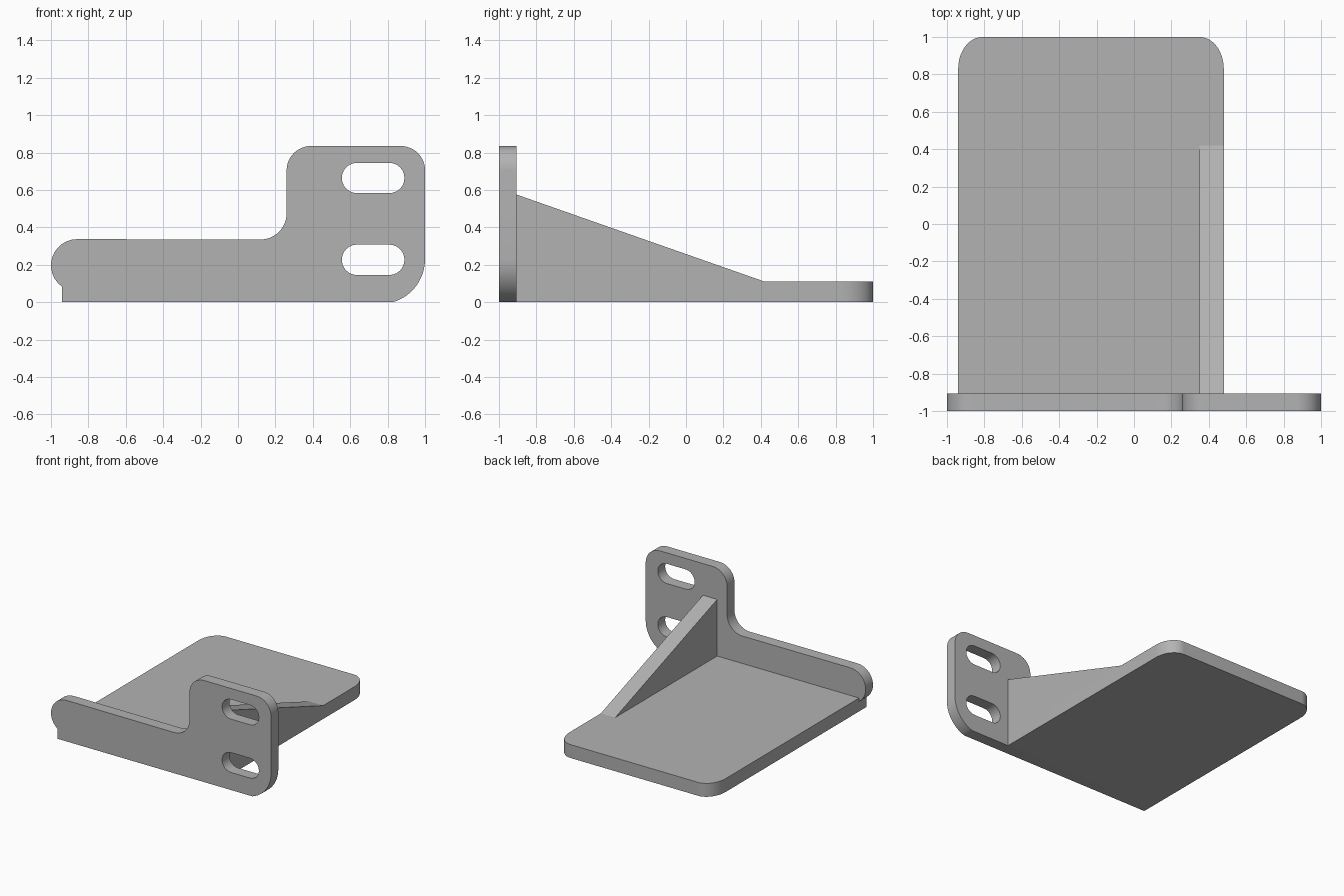
import bpy
import bmesh
from math import cos, sin, radians
from mathutils import Vector

cube = bpy.data.objects.get("Cube")
if cube:
    bpy.data.objects.remove(cube)

GREY = (0.45, 0.45, 0.45, 1)
grey = bpy.data.materials.new("plain grey")
grey.use_nodes = True
grey.diffuse_color = GREY
grey.node_tree.nodes["Principled BSDF"].inputs["Base Color"].default_value = GREY


def arc(cx, cy, rx, ry, start, end, steps=12):
    """Points along an elliptical arc, angles in degrees."""
    angles = [radians(start + (end - start) * i / steps) for i in range(steps + 1)]
    return [(cx + rx * cos(a), cy + ry * sin(a)) for a in angles]


def slot(x0, x1, z0, z1):
    """Outline of a slot with round ends."""
    r, cz = (z1 - z0) / 2, (z0 + z1) / 2
    return arc(x1 - r, cz, r, r, -90, 90) + arc(x0 + r, cz, r, r, 90, 270)


def prism(name, loops, place, depth):
    """Fill outlines (first outer, then holes) and extrude them by depth."""
    bm = bmesh.new()
    edges = []
    for loop in loops:
        verts = [bm.verts.new(place(a, b)) for a, b in loop]
        edges += [bm.edges.new((v, verts[i - 1])) for i, v in enumerate(verts)]
    bmesh.ops.triangle_fill(bm, use_beauty=True, edges=edges)
    result = bmesh.ops.extrude_face_region(bm, geom=bm.faces[:])
    moved = [g for g in result["geom"] if isinstance(g, bmesh.types.BMVert)]
    bmesh.ops.translate(bm, verts=moved, vec=Vector(depth))
    bmesh.ops.recalc_face_normals(bm, faces=bm.faces[:])
    mesh = bpy.data.meshes.new(name)
    bm.to_mesh(mesh)
    bm.free()
    mesh.materials.append(grey)
    obj = bpy.data.objects.new(name, mesh)
    bpy.context.collection.objects.link(obj)
    bpy.ops.object.select_all(action="DESELECT")
    obj.select_set(True)
    bpy.context.view_layer.objects.active = obj
    bpy.ops.object.shade_smooth_by_angle(angle=radians(30))
    return obj


FRONT, INNER, BACK = -1.0, -0.905, 1.0
LEFT, RIGHT, THICK = -0.94, 0.48, 0.11

# Upright mounting plate with its raised tab and two slots
outline = (
    [(LEFT, 0)]
    + arc(0.76, 0.23, 0.24, 0.24, -73, 0)
    + arc(0.87, 0.705, 0.13, 0.13, 0, 90)
    + arc(0.39, 0.705, 0.13, 0.13, 90, 180)
    + arc(0.12, 0.475, 0.14, 0.14, 0, -90)
    + arc(-0.86, 0.197, 0.14, 0.14, 90, 235)
)
prism("mounting_plate",
      [outline, slot(0.555, 0.89, 0.583, 0.745), slot(0.555, 0.89, 0.145, 0.308)],
      lambda x, z: (x, FRONT, z), (0, INNER - FRONT, 0))

# Flat shelf with rounded back corners
rx, ry = 0.13, 0.17
shelf = (
    [(LEFT, INNER), (RIGHT, INNER)]
    + arc(RIGHT - rx, BACK - ry, rx, ry, 0, 90)
    + arc(LEFT + rx, BACK - ry, rx, ry, 90, 180)
)
prism("shelf", [shelf], lambda x, y: (x, y, 0), (0, 0, THICK))

# Sloping gusset along the shelf edge
prism("gusset", [[(INNER, THICK), (0.42, THICK), (INNER, 0.575)]],
      lambda y, z: (0.35, y, z), (RIGHT - 0.35, 0, 0))
